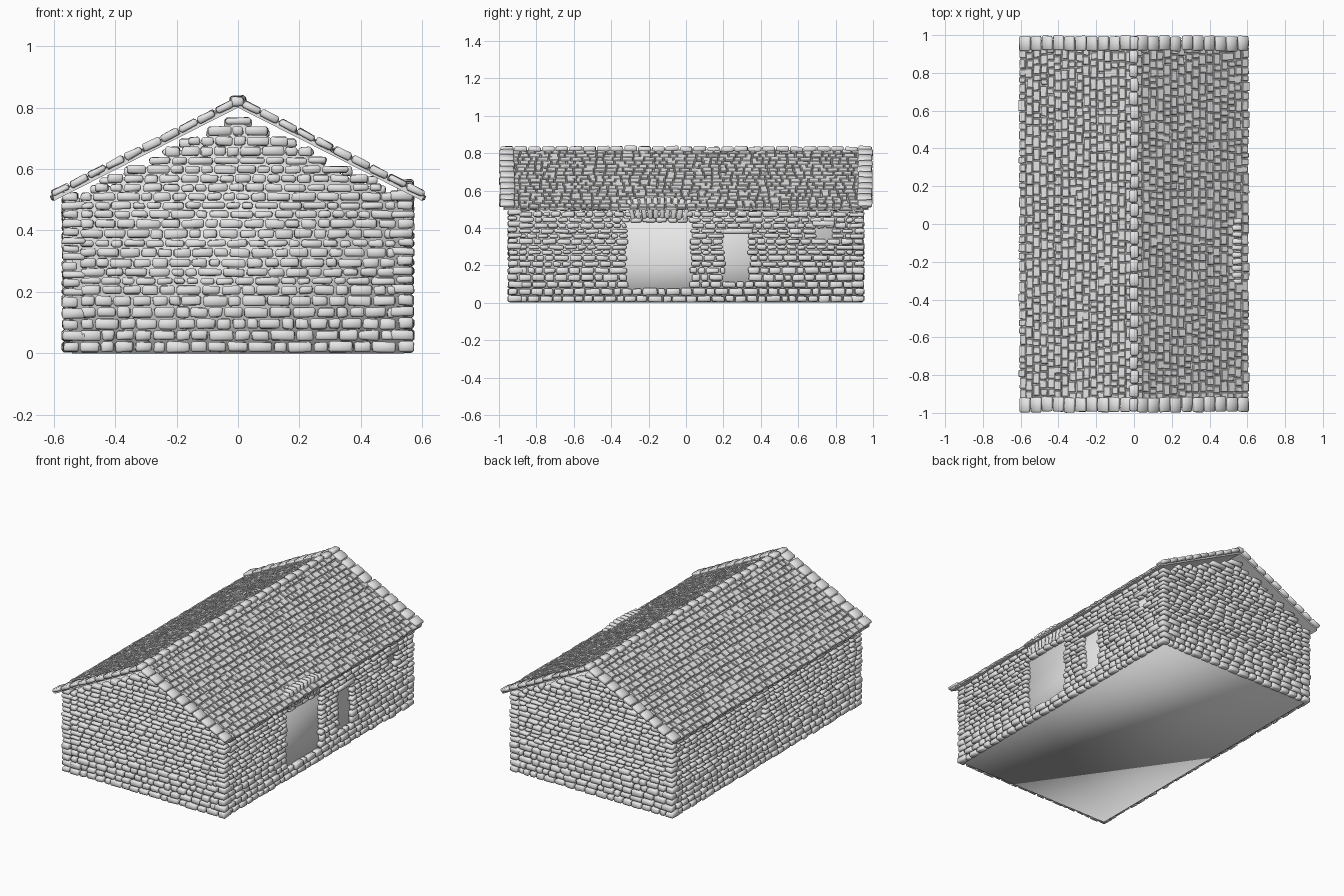
import bpy, bmesh, math, random
from mathutils import Vector

random.seed(7)
rnd = random.uniform

cube = bpy.data.objects.get("Cube")
if cube:
    bpy.data.objects.remove(cube, do_unlink=True)

stone_grey = bpy.data.materials.new("stone grey")
stone_grey.use_nodes = True
stone_grey.diffuse_color = (0.8, 0.8, 0.8, 1)
stone_grey.node_tree.nodes["Principled BSDF"].inputs["Base Color"].default_value = (0.8, 0.8, 0.8, 1)

X, Y, Z = Vector((1, 0, 0)), Vector((0, 1, 0)), Vector((0, 0, 1))
WALL_X, WALL_Y = 0.57, 0.95
PITCH = math.atan(0.507)
APEX, SLOPE_LEN = 0.80, 0.675


def block(bm, centre, axes, size, jitter=0.003):
    """Add one slightly irregular block along three axes."""
    v = []
    for i in (-0.5, 0.5):
        for j in (-0.5, 0.5):
            for k in (-0.5, 0.5):
                p = centre + axes[0] * size[0] * i + axes[1] * size[1] * j + axes[2] * size[2] * k
                v.append(bm.verts.new(p + Vector([rnd(-jitter, jitter) for _ in range(3)])))
    for f in ((0, 1, 3, 2), (4, 6, 7, 5), (0, 4, 5, 1), (2, 3, 7, 6), (0, 2, 6, 4), (1, 5, 7, 3)):
        bm.faces.new([v[n] for n in f])


def finish(bm, name, bevel=0.0, smooth=True):
    """Round the edges and turn the mesh into an object."""
    bmesh.ops.recalc_face_normals(bm, faces=bm.faces[:])
    if bevel:
        bmesh.ops.bevel(bm, geom=bm.edges[:], offset=bevel, segments=1,
                        affect='EDGES', profile=0.5)
    for f in bm.faces:
        f.smooth = smooth
    mesh = bpy.data.meshes.new(name)
    bm.to_mesh(mesh)
    bm.free()
    mesh.materials.append(stone_grey)
    ob = bpy.data.objects.new(name, mesh)
    bpy.context.collection.objects.link(ob)
    return ob


def prism(name, profile, half_depth, smooth):
    """Extrude an x-z outline along y."""
    bm = bmesh.new()
    face = bm.faces.new([bm.verts.new((x, -half_depth, z)) for x, z in profile])
    ext = bmesh.ops.extrude_face_region(bm, geom=[face])
    bmesh.ops.translate(bm, vec=Y * half_depth * 2,
                        verts=[g for g in ext["geom"] if isinstance(g, bmesh.types.BMVert)])
    return finish(bm, name, smooth=smooth)


def courses(top):
    """Heights of the stone rows, taller near the ground."""
    z = 0.002
    while z < top:
        h = rnd(0.036, 0.04) if z < 0.18 else rnd(0.026, 0.034)
        yield z, h
        z += h


def lay(bm, start, end, z, h, u_axis, normal, dist):
    """Fill one stretch of a row with stones of random length."""
    u = start
    while end - u > 0.012:
        w = rnd(0.04, 0.085)
        if end - u - w < 0.03:
            w = end - u
        depth = rnd(0.042, 0.05)
        face = dist + rnd(-0.006, 0.003)
        c = u_axis * (u + w / 2) + Z * (z + h / 2) + normal * (face - depth / 2)
        block(bm, c, (u_axis, normal, Z), (w - 0.006, depth, h - rnd(0.003, 0.007)))
        u += w


def wall(name, u_axis, normal, half, dist, top, openings=(), gable=False):
    bm = bmesh.new()
    for z, h in courses(top):
        mid, reach = z + h / 2, half
        if gable and z > 0.49:
            reach = min(half, (0.79 - z - h) * 2 + rnd(-0.01, 0.03))
        u = -reach
        for a, b, low, high in openings:
            if low < mid < high:
                lay(bm, u, a + rnd(-0.012, 0.004), z, h, u_axis, normal, dist)
                u = b + rnd(-0.004, 0.012)
        lay(bm, u, reach, z, h, u_axis, normal, dist)
    finish(bm, name, 0.006)


# Smooth solid core behind the stones
right_half = [(0.54, 0), (0.54, 0.2), (0.54, 0.48)]
prism("wall_core", right_half + [(0, 0.755)] + [(-x, z) for x, z in reversed(right_half)], 0.92, True)

# Four stone walls: (start, end, low, high) for every opening
doorway = (-0.31, 0.02, 0.09, 0.44)
tall_window = (0.21, 0.33, 0.10, 0.37)
small_window = (0.70, 0.77, 0.33, 0.41)
rear_vent = (0.03, 0.10, 0.29, 0.37)
wall("left_wall", Y, X, 0.895, WALL_X, 0.49, (doorway, tall_window, small_window))
wall("right_wall", Y, -X, 0.895, WALL_X, 0.49, (rear_vent,))
wall("front_gable_wall", X, -Y, 0.515, WALL_Y, 0.755, gable=True)
wall("back_gable_wall", X, Y, 0.515, WALL_Y, 0.755, gable=True)

# Corner stones, alternating long and short
bm = bmesh.new()
for sx in (-1, 1):
    for sy in (-1, 1):
        for i, (z, h) in enumerate(courses(0.50)):
            wx, wy = (0.075, 0.05) if i % 2 else (0.05, 0.075)
            ox, oy = WALL_X + rnd(-0.003, 0.004), WALL_Y + rnd(-0.003, 0.004)
            c = Vector((sx * (ox - wx / 2), sy * (oy - wy / 2), z + h / 2))
            block(bm, c, (X, Y, Z), (wx, wy, h - 0.005))
finish(bm, "corner_stones", 0.006)

# Upright arch stones over the doorway and lintels over the windows
bm = bmesh.new()
for i in range(10):
    t = (i - 4.5) / 4.5
    lean = Vector((0, 0.25 * t, 1)).normalized()
    c = Vector((0.545, -0.145 + 0.15 * t, 0.508 - 0.012 * t * t))
    block(bm, c, (X, lean.cross(X), lean), (0.052, 0.026, 0.115))
for a, b, low, high in (tall_window, small_window):
    block(bm, Vector((0.55, (a + b) / 2, high + 0.014)), (X, Y, Z), (0.045, b - a + 0.05, 0.026))
block(bm, Vector((-0.55, 0.065, 0.385)), (X, Y, Z), (0.045, 0.12, 0.026))
finish(bm, "arch_and_lintels", 0.006)

# Thin folded roof deck
eave = 0.6
drop = eave * math.tan(PITCH)
prism("roof_deck", [(-eave, APEX - drop), (0, APEX), (eave, APEX - drop),
                    (eave, APEX - drop + 0.011), (0, APEX + 0.011), (-eave, APEX - drop + 0.011)],
      0.975, False)

# Roof slates and verge stones on both slopes
slates, verge = bmesh.new(), bmesh.new()
rows, verge_count = 16, 10
step = SLOPE_LEN / rows
for sx in (-1, 1):
    down = Vector((sx * math.cos(PITCH), 0, -math.sin(PITCH)))
    up = Vector((sx * math.sin(PITCH), 0, math.cos(PITCH)))
    ridge = Vector((0, 0, APEX))
    for r in range(rows):
        y = -0.975
        while y < 0.95:
            w = min(rnd(0.03, 0.065), 0.975 - y)
            c = ridge + down * (step * (r + 0.5) + rnd(-0.005, 0.003)) + up * rnd(0.010, 0.014)
            c += Y * (y + w / 2)
            block(slates, c, (down, Y, up), (step - rnd(0, 0.006), w - 0.005, 0.015), 0.002)
            y += w
    for sy in (-1, 1):
        pitch_step = (SLOPE_LEN - 0.01) / verge_count
        for i in range(verge_count):
            c = ridge + down * (0.005 + pitch_step * (i + 0.5)) + up * 0.021
            c += Y * sy * (0.957 + rnd(-0.004, 0.003))
            block(verge, c, (down, Y, up), (pitch_step - 0.006, 0.077, 0.023))
finish(slates, "roof_slates", 0.003, False)
finish(verge, "verge_stones", 0.006)

# Ridge stones
bm = bmesh.new()
count = 27
length = 1.99 / count
for i in range(count):
    c = Vector((rnd(-0.004, 0.004), -0.995 + length * (i + 0.5), 0.822 + rnd(-0.003, 0.003)))
    block(bm, c, (X, Y, Z), (0.044, length - 0.006, 0.03))
finish(bm, "ridge_stones", 0.007)
